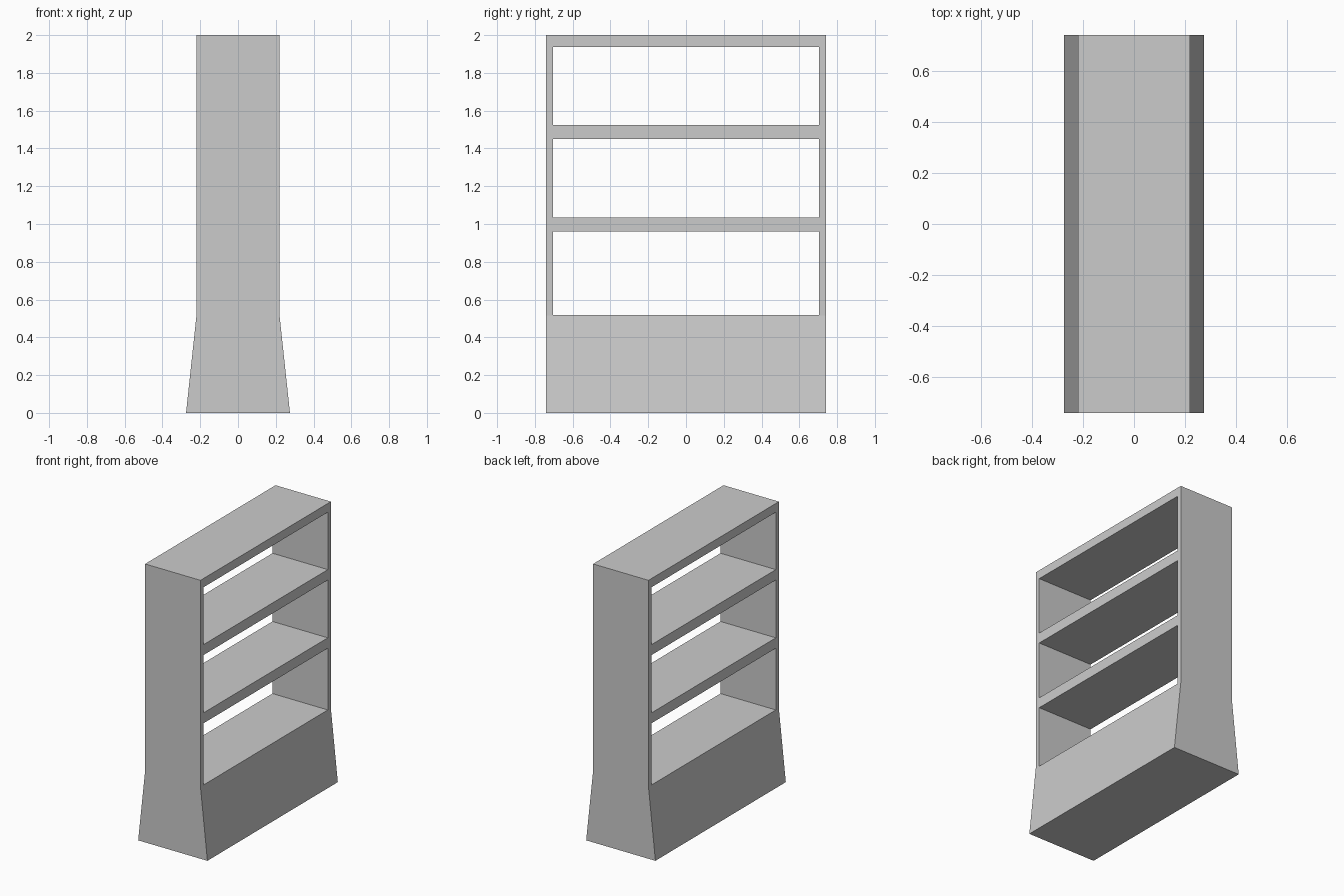
import bpy, bmesh

if "Cube" in bpy.data.objects:
    bpy.data.objects.remove(bpy.data.objects["Cube"])

HALF_LEN = 0.74      # half length along y
HALF_TOP = 0.22      # half depth of upright part
HALF_BASE = 0.275    # half depth at the floor
KINK = 0.515         # height where the flared base ends


def make_object(name, bm):
    bmesh.ops.recalc_face_normals(bm, faces=bm.faces)
    mesh = bpy.data.meshes.new(name)
    bm.to_mesh(mesh)
    bm.free()
    obj = bpy.data.objects.new(name, mesh)
    bpy.context.collection.objects.link(obj)
    return obj


def extrude_profile(name, points):
    bm = bmesh.new()
    face = bm.faces.new([bm.verts.new((x, -HALF_LEN, z)) for x, z in points])
    ext = bmesh.ops.extrude_face_region(bm, geom=[face], use_keep_orig=True)
    verts = [g for g in ext["geom"] if isinstance(g, bmesh.types.BMVert)]
    bmesh.ops.translate(bm, verts=verts, vec=(0, 2 * HALF_LEN, 0))
    return make_object(name, bm)


def box(name, size, center):
    bm = bmesh.new()
    bmesh.ops.create_cube(bm, size=1)
    bmesh.ops.scale(bm, verts=bm.verts, vec=size)
    bmesh.ops.translate(bm, verts=bm.verts, vec=center)
    return make_object(name, bm)


# Body: flared base with upright case, extruded along y
half = [(HALF_BASE, 0), (HALF_TOP, KINK), (HALF_TOP, 2)]
body = extrude_profile("shelf_case", half + [(-x, z) for x, z in reversed(half)])

# Open bays cut right through, leaving sides, shelves and top
for i, (z0, z1) in enumerate([(KINK + 0.002, 0.96), (1.035, 1.45), (1.525, 1.937)]):
    cutter = box(f"bay_cutter_{i + 1}", (1, 1.41, z1 - z0), (0, 0, (z0 + z1) / 2))
    cutter.hide_render = True
    mod = body.modifiers.new("open_bay", 'BOOLEAN')
    mod.operation = 'DIFFERENCE'
    mod.solver = 'EXACT'
    mod.object = cutter
    bpy.context.view_layer.objects.active = body
    bpy.ops.object.modifier_apply(modifier=mod.name)
    bpy.data.objects.remove(cutter)
